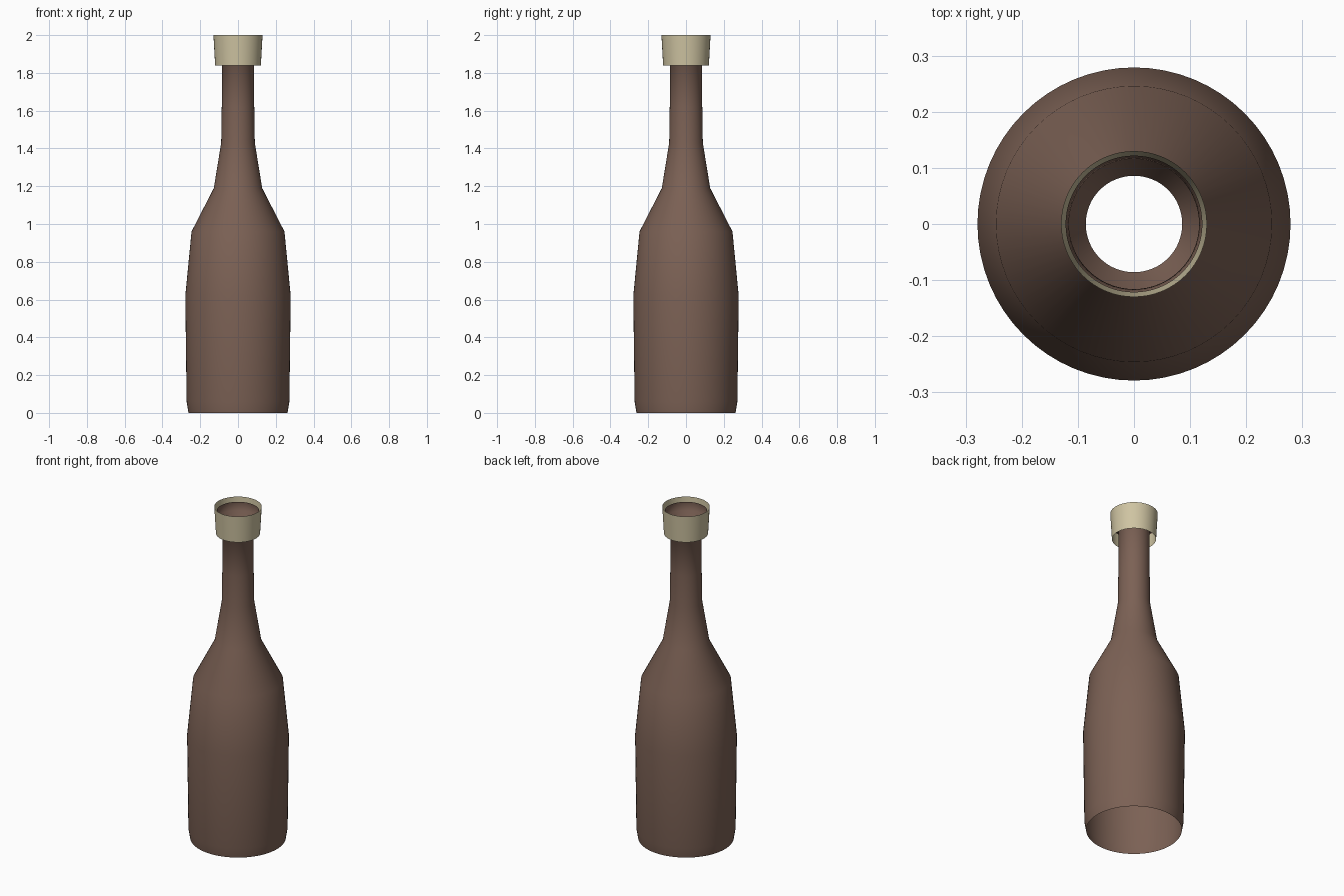
import bpy, bmesh, math

if "Cube" in bpy.data.objects:
    bpy.data.objects.remove(bpy.data.objects["Cube"])


def material(name, color):
    m = bpy.data.materials.new(name)
    m.diffuse_color = color
    m.use_nodes = True
    m.node_tree.nodes["Principled BSDF"].inputs["Base Color"].default_value = m.diffuse_color
    return m


def lathe(name, profile, mat, segments=64):
    """Revolve (radius, z) points around z as an open, smooth shell."""
    bm = bmesh.new()
    rings = []
    for r, z in profile:
        rings.append([bm.verts.new((r * math.cos(2 * math.pi * i / segments),
                                    r * math.sin(2 * math.pi * i / segments), z))
                      for i in range(segments)])
    for a, b in zip(rings, rings[1:]):
        for i in range(segments):
            j = (i + 1) % segments
            f = bm.faces.new((a[i], a[j], b[j], b[i]))
            f.smooth = True
    me = bpy.data.meshes.new(name)
    bm.to_mesh(me)
    bm.free()
    me.materials.append(mat)
    ob = bpy.data.objects.new(name, me)
    bpy.context.collection.objects.link(ob)
    return ob


glass = material("brown_glass", (0.20, 0.12, 0.09, 1))
foil = material("cream_collar", (0.62, 0.55, 0.36, 1))

# Bottle shell, open at the base and at the flared lip
lathe("bottle", [(0.262, 0), (0.272, 0.06), (0.279, 0.62), (0.246, 0.96),
                 (0.128, 1.19), (0.089, 1.43), (0.086, 1.62), (0.086, 1.89),
                 (0.122, 1.92), (0.116, 1.975)], glass)

# Loose tapered collar around the mouth
lathe("collar", [(0.121, 1.84), (0.130, 2.0)], foil)
